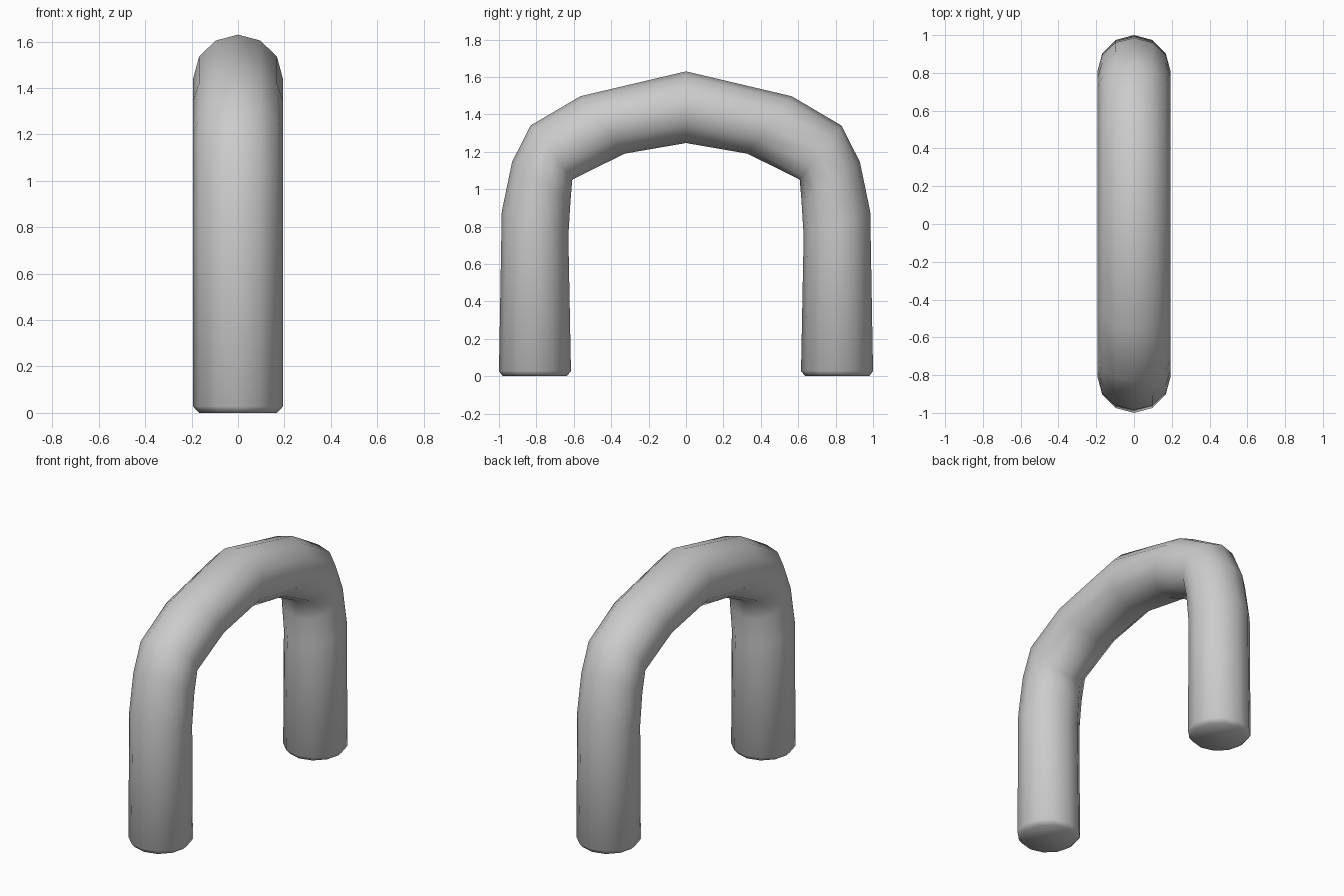
import bpy, bmesh, math

if "Cube" in bpy.data.objects:
    bpy.data.objects.remove(bpy.data.objects["Cube"])

SIDES = 12
HALF_WIDTH = 0.194

# Cross-sections of one leg up to the crown:
# (outer y, outer z, inner y, inner z, half width in x)
half = [
    (0.98, 0.0, 0.637, 0.0, 0.168),       # chamfered foot
    (1.0, 0.028, 0.615, 0.028, HALF_WIDTH),
    (0.985, 0.88, 0.629, 0.75, HALF_WIDTH),
    (0.93, 1.145, 0.618, 0.93, HALF_WIDTH),
    (0.832, 1.34, 0.608, 1.052, HALF_WIDTH),
    (0.565, 1.497, 0.328, 1.19, HALF_WIDTH),
]
crown = (0.0, 1.63, 0.0, 1.247, HALF_WIDTH)
mirrored = [(-oy, oz, -iy, iz, w) for oy, oz, iy, iz, w in reversed(half)]
sections = half + [crown] + mirrored

bm = bmesh.new()


def ring(oy, oz, iy, iz, w):
    """Round cross-section spanning the outer and inner points."""
    cy, cz = (oy + iy) / 2, (oz + iz) / 2
    dy, dz = (oy - iy) / 2, (oz - iz) / 2
    verts = []
    for k in range(SIDES):
        a = 2 * math.pi * k / SIDES
        c = math.cos(a)
        verts.append(bm.verts.new((w * math.sin(a), cy + dy * c, cz + dz * c)))
    return verts


# Bent tube: skin the cross-sections and cap both feet
rings = [ring(*s) for s in sections]
for a, b in zip(rings, rings[1:]):
    for k in range(SIDES):
        n = (k + 1) % SIDES
        bm.faces.new((a[k], a[n], b[n], b[k]))
bm.faces.new(rings[0])
bm.faces.new(rings[-1])
bmesh.ops.recalc_face_normals(bm, faces=bm.faces)
for f in bm.faces:
    f.smooth = True

mesh = bpy.data.meshes.new("arched_tube")
bm.to_mesh(mesh)
bm.free()
arched_tube = bpy.data.objects.new("arched_tube", mesh)
bpy.context.collection.objects.link(arched_tube)
